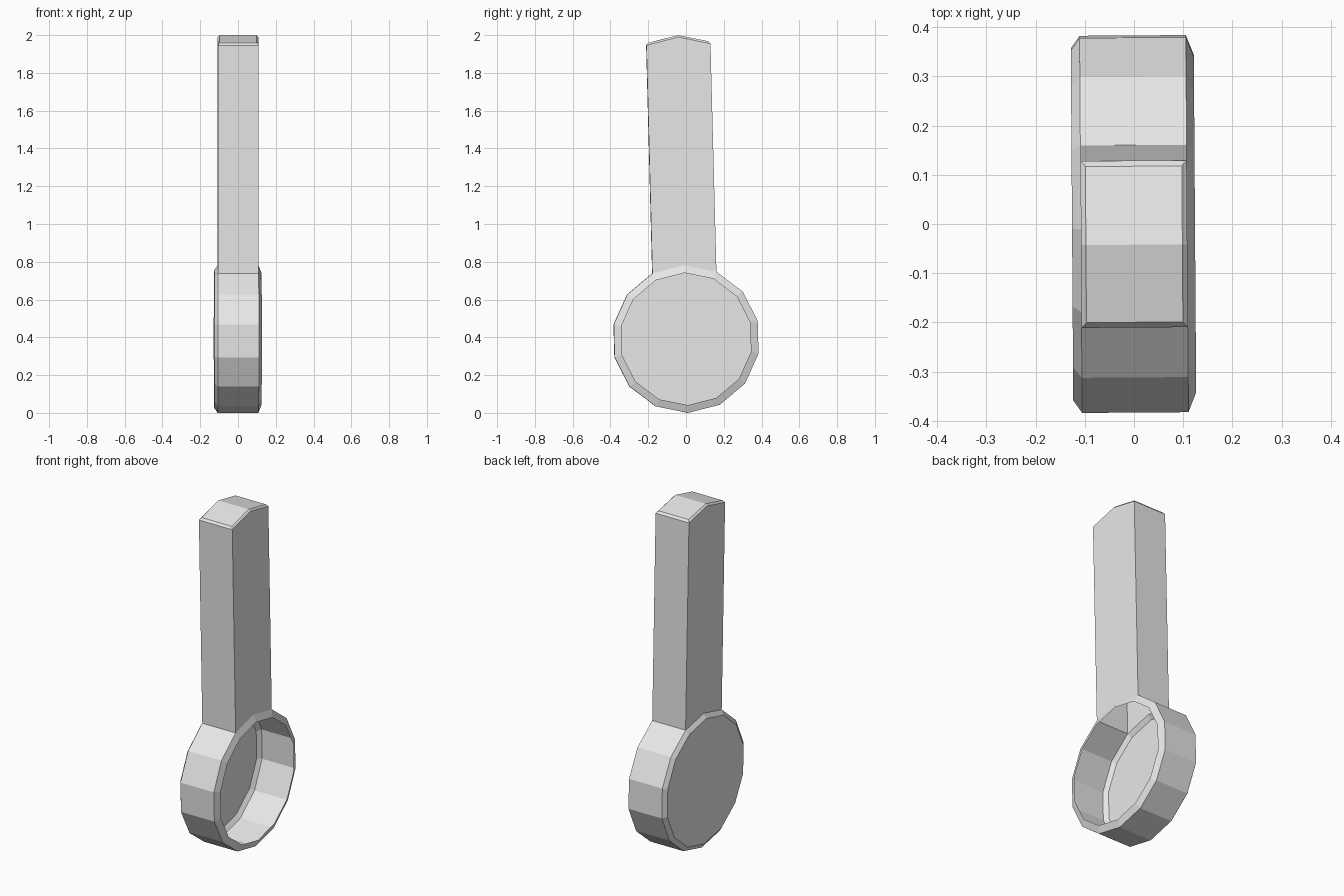
import bpy, bmesh
from math import sin, cos, tau, radians
from mathutils import Matrix

cube = bpy.data.objects.get("Cube")
if cube:
    bpy.data.objects.remove(cube)

SIDES = 14
RADIUS = 0.391
HALF_WIDTH = 0.108
CENTRE = Matrix.Translation((0, 0, RADIUS))
LEAN = Matrix.Rotation(radians(0.4), 4, 'Z') @ Matrix.Rotation(radians(1.5), 4, 'X')

grey = bpy.data.materials.new("light_grey")
grey.use_nodes = True
grey.diffuse_color = (0.8, 0.8, 0.8, 1)
grey.node_tree.nodes["Principled BSDF"].inputs["Base Color"].default_value = (0.8, 0.8, 0.8, 1)


def finish(name, bm):
    """Turn a bmesh into a flat shaded, slightly leaning object."""
    bm.transform(CENTRE @ LEAN)
    mesh = bpy.data.meshes.new(name)
    bm.to_mesh(mesh)
    bm.free()
    mesh.materials.append(grey)
    obj = bpy.data.objects.new(name, mesh)
    bpy.context.collection.objects.link(obj)


def bridge(bm, a, b, skip=()):
    """Join two closed rings with quads."""
    n = len(a)
    for i in range(n):
        if i not in skip:
            j = (i + 1) % n
            bm.faces.new((a[i], a[j], b[j], b[i]))


def rim_point(k, r=RADIUS):
    a = tau * k / SIDES
    return -r * sin(a), r * cos(a)


# Round shell: closed on the -x side, open on the +x side, chamfered rims
bm = bmesh.new()
profile = [(-0.126, 0.365), (-HALF_WIDTH, RADIUS), (HALF_WIDTH, RADIUS), (0.124, 0.35)]
rings = [[bm.verts.new((x, *rim_point(k, r))) for k in range(SIDES)] for x, r in profile]
bm.faces.new(rings[0])
bridge(bm, rings[1], rings[0])
# the two top facets stay open into the hollow handle
bridge(bm, rings[2], rings[1], skip=(0, SIDES - 1))
bridge(bm, rings[3], rings[2])
finish("round_shell", bm)

# Handle: two top facets of the shell pulled upward, with a chamfered peak
bm = bmesh.new()
side_y, side_z = rim_point(-1)


def handle_ring(w, y, low, peak):
    pts = [(-w, -y, low), (-w, 0, peak), (-w, y, low), (w, y, low), (w, 0, peak), (w, -y, low)]
    return [bm.verts.new(p) for p in pts]


base = handle_ring(HALF_WIDTH, side_y, side_z, RADIUS)
edge = handle_ring(HALF_WIDTH, side_y, 1.56, 1.599)
top = handle_ring(0.098, side_y - 0.011, 1.573, 1.609)
bridge(bm, base, edge)
bridge(bm, edge, top)
bm.faces.new((top[0], top[1], top[4], top[5]))
bm.faces.new((top[1], top[2], top[3], top[4]))
bmesh.ops.recalc_face_normals(bm, faces=bm.faces)
finish("handle", bm)
